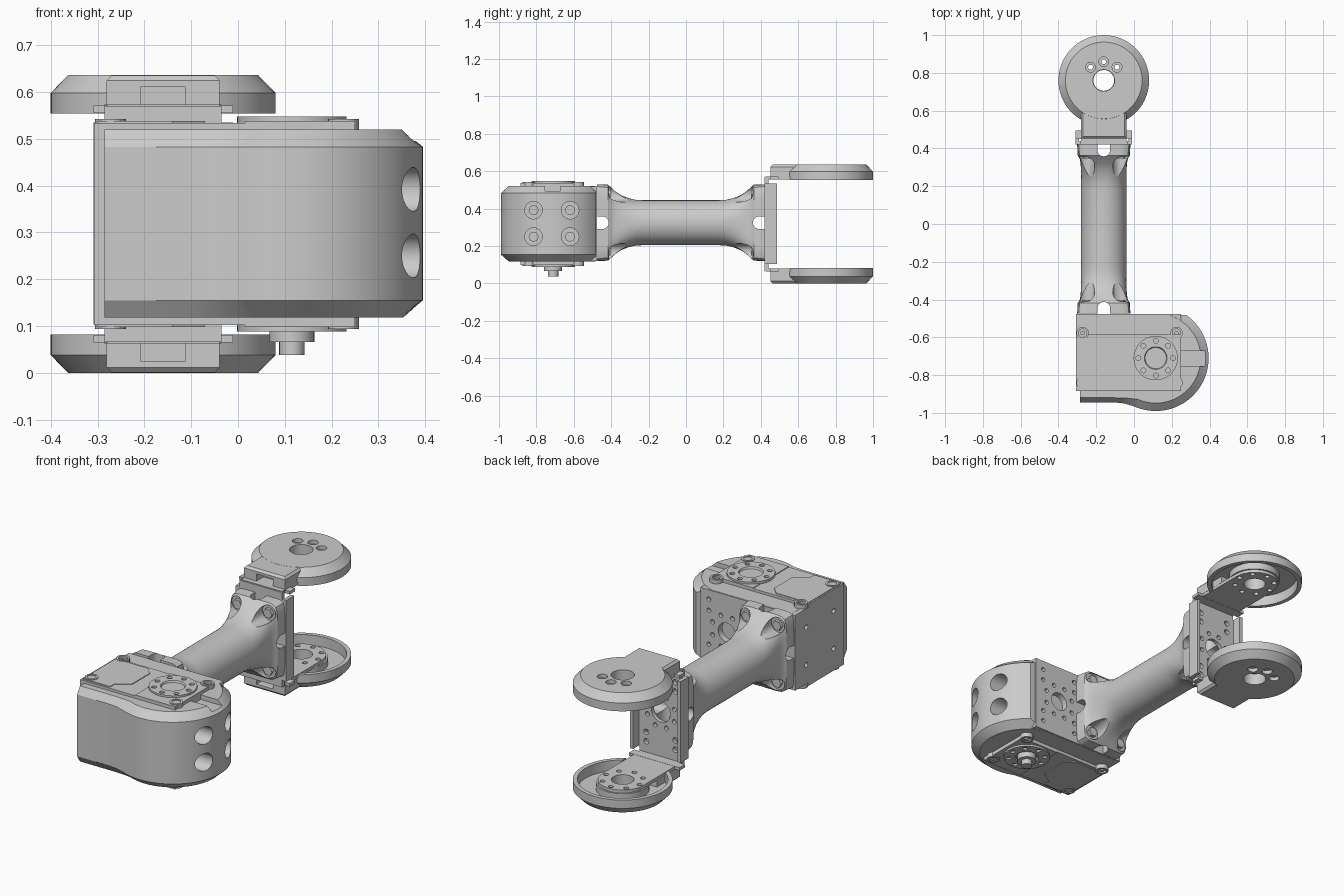
import bpy, bmesh
from math import sin, cos, pi, radians, asin
from mathutils import Matrix

if "Cube" in bpy.data.objects:
    bpy.data.objects.remove(bpy.data.objects["Cube"])

MID = 0.318            # mirror height
CX, CY = 0.115, -0.71  # motor axis
BX, EY = -0.16, 0.76   # arm centre line, far joint axis


def mesh(name, solids):
    """Each solid is a stack of rings; wrap=True closes the stack on itself."""
    bm = bmesh.new()
    for s in solids:
        rings, wrap = s if isinstance(s, tuple) else (s, False)
        vs = [[bm.verts.new(p) for p in r] for r in rings]
        n = len(vs[0])
        pairs = list(zip(vs, vs[1:])) + ([(vs[-1], vs[0])] if wrap else [])
        for a, b in pairs:
            for i in range(n):
                j = (i + 1) % n
                bm.faces.new((a[i], a[j], b[j], b[i]))
        if not wrap:
            bm.faces.new(vs[0])
            bm.faces.new(vs[-1])
    bmesh.ops.recalc_face_normals(bm, faces=bm.faces)
    me = bpy.data.meshes.new(name)
    bm.to_mesh(me)
    bm.free()
    ob = bpy.data.objects.new(name, me)
    bpy.context.collection.objects.link(ob)
    return ob


def cyl(axis, u, v, r, a, b, n=24):
    """Cylinder along axis from a to b; u, v are the other two coordinates in order."""
    def put(t, h):
        p = [u + r * cos(t), v + r * sin(t)]
        p.insert('xyz'.index(axis), h)
        return p
    return [[put(2 * pi * i / n, h) for i in range(n)] for h in (a, b)]


def prism(pts, z0, z1):
    return [[(x, y, z) for x, y in pts] for z in (z0, z1)]


def box(x0, x1, y0, y1, z0, z1):
    return prism([(x0, y0), (x1, y0), (x1, y1), (x0, y1)], z0, z1)


def lathe(x, y, profile, n=64):
    return ([[(x + r * cos(2 * pi * i / n), y + r * sin(2 * pi * i / n), z) for i in range(n)]
             for r, z in profile], True)


def polar(x, y, r, n, start=0):
    return [(x + r * cos(start + 2 * pi * i / n), y + r * sin(start + 2 * pi * i / n)) for i in range(n)]


def cut(ob, solids):
    cutter = mesh('cutter', solids)
    cutter.hide_render = True
    m = ob.modifiers.new('cut', 'BOOLEAN')
    m.operation, m.solver, m.object = 'DIFFERENCE', 'EXACT', cutter
    bpy.context.view_layer.objects.active = ob
    bpy.ops.object.modifier_apply(modifier=m.name)
    bpy.data.objects.remove(cutter)


def mirror_z(ob):
    ob.data.transform(Matrix.Translation((0, 0, -MID)))
    ob.location.z = MID
    m = ob.modifiers.new('mirror', 'MIRROR')
    m.use_axis = (False, False, True)
    m.use_mirror_merge = False


# Rounded motor cover with chamfered rims
def outline(d):
    r = 0.28 - d
    a0, a1 = radians(-114), asin(0.227 / r)
    pts = [(-0.285, -0.483), (-0.285, -0.945 + .6 * d), (-0.1, -0.945 + .6 * d), (-0.05, -0.95 + .7 * d)]
    return pts + [(CX + r * cos(a0 + (a1 - a0) * i / 48), CY + r * sin(a0 + (a1 - a0) * i / 48)) for i in range(49)]


cover = mesh('motor_cover', [[[(x, y, z) for x, y in outline(d)]
             for d, z in ((.042, .118), (0, .155), (0, .483), (.042, .52))]])
bolts = [(y, z) for y in (-0.815, -0.62) for z in (.25, .392)]
cut(cover, [cyl('x', y, z, .047, .29, .5) for y, z in bolts] + [box(.25, .45, -.755, -.67, .495, .55)])
mesh('cover_bolts', [s for y, z in bolts for s in (cyl('x', y, z, .026, .28, .305),)])

# Motor block, showing on the left and back
motor = mesh('motor_block', [box(-.308, .25, -.885, -.477, .119, .519)])
back = [cyl('y', CX - .02, .32, .05, -.51, -.4)]
back += [cyl('y', x, z, .012, -.51, -.4, 12) for x, z in polar(CX - .02, .32, .09, 8, pi / 8)]
back += [cyl('y', x, .32 + k * .06, .012, -.51, -.4, 12) for x in (-.015 + .01, .2) for k in (-2.5, -1.5, 1.5, 2.5)]
cut(motor, back + [cyl('x', y, z, .013, -.35, -.28, 12) for y in (-.8, -.57) for z in (.22, .42)])
# continue the back holes through the cover skin
cut(cover, [cyl('y', CX - .02, .32, .05, -.52, -.4)])
cut(cover, [box(-.3, .25, -.497, -.4, .14, .5)])

# Lids with corner screws, and a stepped panel
lid = mesh('motor_lid', [box(-.308, .25, -.885, -.585, .515, .534)])
mirror_z(lid)
panel = mesh('lid_panel', [prism([(-.3, -.875), (-.14, -.875), (-.14, -.84), (-.07, -.79), (-.07, -.64),
                                  (-.11, -.6), (-.3, -.6)], .53, .538)])
mirror_z(panel)
rail = mesh('motor_rail', [box(.015, .25, -.885, -.585, .53, .538)])
mirror_z(rail)
corners = [(x, y) for x in (-.272, .225) for y in (-.84, -.578)]
screws = mesh('lid_screws', [lathe(x, y, [(.033, .51), (.033, .542), (.022, .542), (.022, .53), (.01, .53),
                                          (.01, .51)], 20) for x, y in corners])
mirror_z(screws)

# Drive horns
horn = mesh('drive_horn', [lathe(CX, CY, [(.001, .51), (.117, .51), (.117, .548), (.06, .548), (.055, .535),
                                          (.001, .535)], 48)])
cut(horn, [cyl('z', x, y, .013, .535, .6, 12) for x, y in polar(CX, CY, .092, 8)])
mirror_z(horn)
mesh('axle_stub', [cyl('z', CX, CY, .048, .066, .11, 32), cyl('z', CX, CY, .027, .038, .08)])

# Link tube flaring into square flanges
MY, N = -.0275, 64


def section(y, hw, hh, p):
    ring = []
    for i in range(N):
        c, s = cos(2 * pi * i / N), sin(2 * pi * i / N)
        f = (abs(c) ** p + abs(s) ** p) ** (-1 / p)
        ring.append((BX + hw * f * c, y, .325 + hh * f * s))
    return ring


flare = [(.2, .12, .12, 2), (.24, .12, .122, 2.1), (.28, .12, .131, 2.4), (.32, .121, .147, 3),
         (.35, .123, .167, 4), (.375, .128, .19, 5.5), (.39, .138, .203, 9), (.4475, .141, .205, 12)]
rings = [section(MY - s, *q) for s, *q in reversed(flare)] + [section(MY + s, *q) for s, *q in flare]
tube = mesh('link_tube', [rings])
bolt_at = [(BX + i * .09, .325 + j * .152) for i in (-1, 1) for j in (-1, 1)]
for sgn in (-1, 1):
    e, f = MY + sgn * .4475, MY + sgn * .393
    # screw pockets and holes
    cut(tube, [cyl('y', x, z, .042, *sorted((f, MY + sgn * .2))) for x, z in bolt_at])
    cut(tube, [cyl('y', x, z, .014, *sorted((f - sgn * .03, e + sgn * .02)), 12) for x, z in bolt_at])
    mesh('flange_nuts', [cyl('y', x, z, .026, *sorted((f - sgn * .018, f + sgn * .02)), 6) for x, z in bolt_at])
    # round-ended cross slots
    arc = [(e - sgn * .028 - sgn * .034 * sin(pi * i / 12), .034 * cos(pi * i / 12)) for i in range(13)]
    arc += [(e + sgn * .03, -.034), (e + sgn * .03, .034)]
    cut(tube, [[[(x, y, .325 + w) for y, w in arc] for x in (BX - .3, BX + .3)]])
    cut(tube, [[[(BX + w, y, z) for y, w in arc] for z in (0, .65)]])

# U-shaped end bracket: plate, side lips, arms
plate = mesh('bracket_plate', [box(BX - .125, BX + .125, .42, .44, .066, .57)])
cut(plate, [cyl('y', BX, MID, .055, .4, .5)]
    + [cyl('y', x, z, .012, .4, .5, 12) for x, z in polar(BX, MID, .085, 8, pi / 8)]
    + [cyl('y', BX + i * .085, MID + j * k, .015, .4, .5, 12) for i in (-1, 1) for j in (-1, 1) for k in (.13, .18)])
for s in (-1, 1):
    xs = sorted((BX + s * .13, BX + s * .149))
    xl = sorted((BX + s * .12, BX + s * .149))
    mesh('bracket_lip', [box(*xs, .425, .487, .103, .535), box(*xl, .42, .438, .103, .535)])
tab = mesh('bracket_tab', [box(BX - .149, BX + .149, .45, .495, .555, .571)])
mirror_z(tab)
end = [(BX + .12 * cos(pi * i / 24), EY + .12 * sin(pi * i / 24)) for i in range(25)]
arm = mesh('bracket_arm', [prism([(BX - .12, .425), (BX + .12, .425)] + end, .556, .573)])
arm_holes = polar(BX, EY, .099, 8)
cut(arm, [cyl('z', BX, EY, .055, .5, .6, 32)] + [cyl('z', x, y, .013, .5, .6, 12) for x, y in arm_holes])
mirror_z(arm)

# Round joint caps: hollow disc with inner boss
cap = mesh('joint_cap', [lathe(BX, EY, [(.057, .636), (.203, .636), (.24, .598), (.24, .554), (.218, .554),
                                        (.218, .608), (.128, .608), (.128, .572), (.057, .572)], 96)])
cut(cap, [box(BX - .125, BX + .125, .4, .66, .5, .5725)])
cap_holes = polar(BX, EY, .099, 8)[1:4]
cut(cap, [cyl('z', x, y, .026, .616, .7, 20) for x, y in cap_holes])
cut(cap, [cyl('z', x, y, .013, .5, .7, 12) for x, y in cap_holes])
mirror_z(cap)


# Cap neck, with a front slot
def neck_ring(z, d, y=0):
    w = .121 - d
    return [(BX - w, .452 + d, z), (BX + w, .452 + d, z), (BX + w, .57, z), (BX + w + .0, .645, z),
            (BX - w, .645, z), (BX - w, .57, z)]


neck = mesh('cap_neck', [[neck_ring(.571, 0), neck_ring(.624, 0), neck_ring(.6355, .011)]])
cut(neck, [box(BX - .048, BX + .048, .4, .51, .55, .611)])
mirror_z(neck)

# Smooth round surfaces, keep edges crisp
bpy.ops.object.select_all(action='DESELECT')
for ob in bpy.context.scene.objects:
    ob.select_set(True)
bpy.context.view_layer.objects.active = cover
bpy.ops.object.shade_smooth_by_angle(angle=radians(28))
